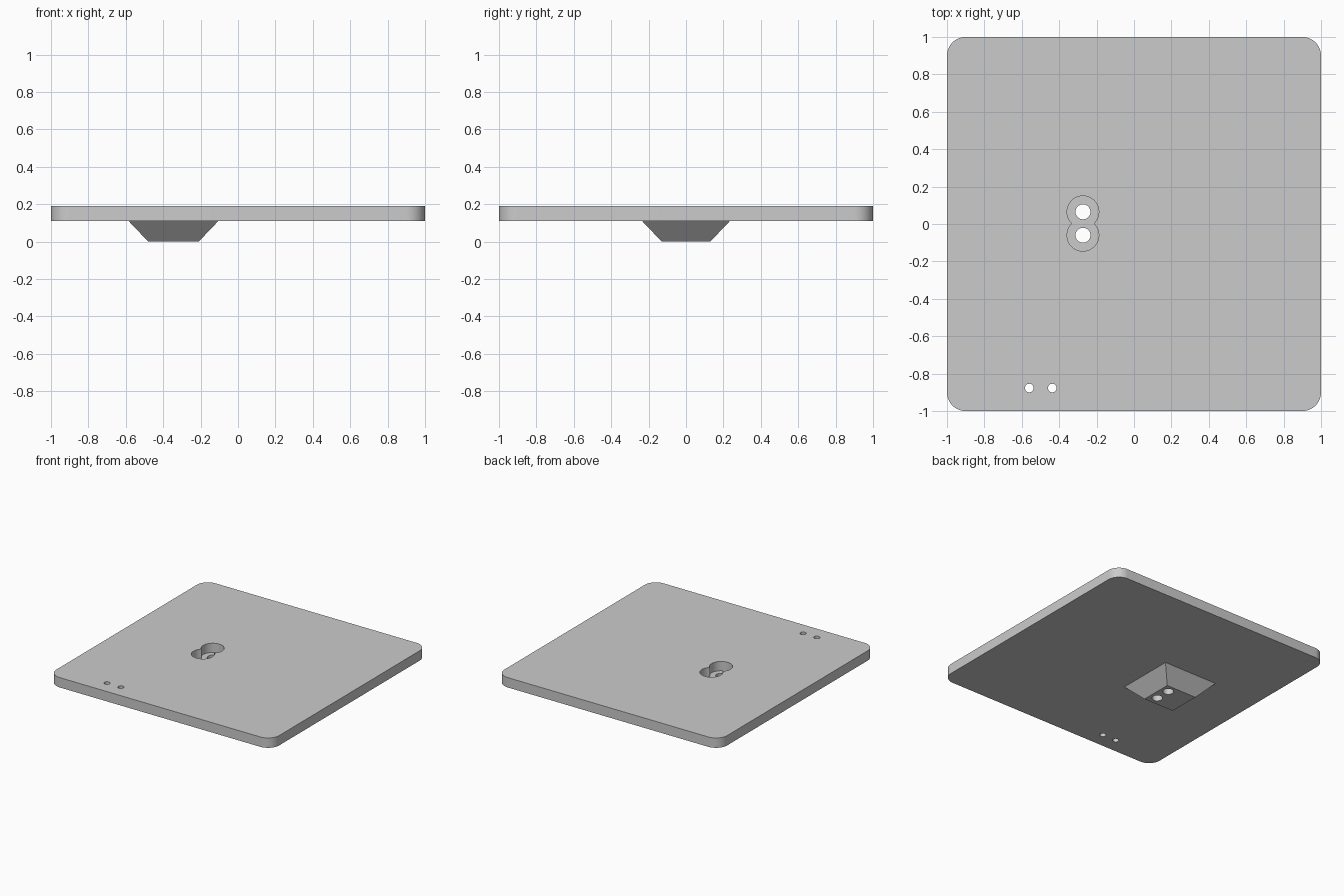
import bpy
import bmesh
import math

cube = bpy.data.objects.get("Cube")
if cube:
    bpy.data.objects.remove(cube, do_unlink=True)

grey = bpy.data.materials.new("plain grey")
grey.use_nodes = True
colour = (0.6, 0.6, 0.6, 1)
grey.diffuse_color = colour
grey.node_tree.nodes["Principled BSDF"].inputs["Base Color"].default_value = colour

PLATE_BOTTOM, PLATE_TOP = 0.11, 0.19
BORE_FLOOR = 0.115


def loft(name, rings, helper=False):
    """Closed solid through a stack of point rings."""
    bm = bmesh.new()
    loops = [[bm.verts.new(p) for p in ring] for ring in rings]
    n = len(loops[0])
    for low, high in zip(loops, loops[1:]):
        for i in range(n):
            j = (i + 1) % n
            bm.faces.new((low[i], low[j], high[j], high[i]))
    bm.faces.new(loops[0][::-1])
    bm.faces.new(loops[-1])
    bmesh.ops.recalc_face_normals(bm, faces=bm.faces)
    mesh = bpy.data.meshes.new(name)
    bm.to_mesh(mesh)
    bm.free()
    mesh.materials.append(grey)
    obj = bpy.data.objects.new(name, mesh)
    bpy.context.collection.objects.link(obj)
    obj.hide_render = helper
    obj.hide_viewport = helper
    return obj


def rounded_square(half, radius, z, steps=12):
    c = half - radius
    ring = []
    for k, (sx, sy) in enumerate([(1, 1), (-1, 1), (-1, -1), (1, -1)]):
        for i in range(steps + 1):
            a = math.pi / 2 * (k + i / steps)
            ring.append((sx * c + radius * math.cos(a), sy * c + radius * math.sin(a), z))
    return ring


def rectangle(cx, hx, hy, z):
    return [(cx + sx * hx, sy * hy, z) for sx, sy in [(1, 1), (-1, 1), (-1, -1), (1, -1)]]


def circle(x, y, radius, z, sides=48):
    return [(x + radius * math.cos(math.tau * i / sides),
             y + radius * math.sin(math.tau * i / sides), z) for i in range(sides)]


def combine(target, tool, operation):
    mod = target.modifiers.new(tool.name, 'BOOLEAN')
    mod.operation = operation
    mod.solver = 'EXACT'
    mod.object = tool


# Plate with rounded corners
plate = loft("base_plate", [rounded_square(1, 0.1, z) for z in (PLATE_BOTTOM, PLATE_TOP)])

# Tapered boss under the plate, reaching a little into it
boss = loft("tapered_boss", [rectangle(-0.345, 0.135, 0.13, 0),
                             rectangle(-0.345, 0.24, 0.235, PLATE_BOTTOM),
                             rectangle(-0.345, 0.24, 0.235, PLATE_BOTTOM + 0.02)], helper=True)
combine(plate, boss, 'UNION')

# Overlapping counterbores with through holes, and the small pair near the front edge
holes = []
for side, y in (("front", -0.06), ("back", 0.065)):
    holes.append((side + "_counterbore", -0.273, y, 0.085, BORE_FLOOR))
    holes.append((side + "_screw_hole", -0.273, y, 0.04, -0.1))
for side, x in (("right", -0.56), ("left", -0.437)):
    holes.append((side + "_small_hole", x, -0.877, 0.023, -0.1))
for name, x, y, radius, floor in holes:
    cutter = loft(name + "_cutter", [circle(x, y, radius, z) for z in (floor, 0.3)], helper=True)
    combine(plate, cutter, 'DIFFERENCE')

# Bake the cuts, then smooth the round walls only
bpy.context.view_layer.objects.active = plate
plate.select_set(True)
for mod in list(plate.modifiers):
    bpy.ops.object.modifier_apply(modifier=mod.name)
bpy.ops.object.shade_smooth_by_angle(angle=math.radians(30))
for obj in list(bpy.data.objects):
    if obj.hide_viewport and (obj.name.endswith("_cutter") or obj is boss):
        bpy.data.objects.remove(obj, do_unlink=True)
